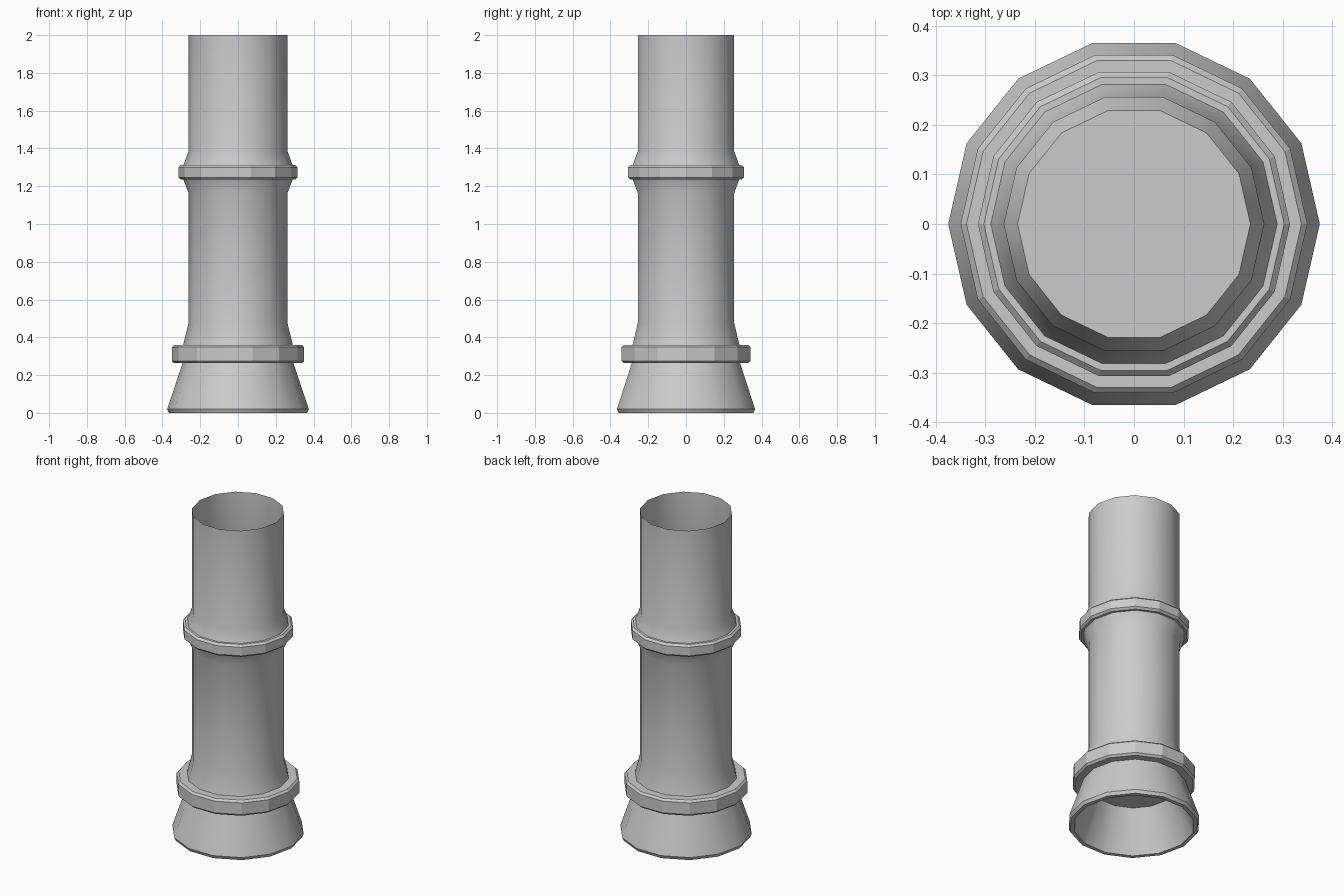
import bpy, bmesh, math

if "Cube" in bpy.data.objects:
    bpy.data.objects.remove(bpy.data.objects["Cube"])

SIDES = 14


def lathe(name, profile, smooth, cap_end=False):
    """Revolve (radius, z) points, listed bottom to top on outer walls, around z."""
    bm = bmesh.new()
    rings = []
    for r, z in profile:
        rings.append([bm.verts.new((r * math.cos(2 * math.pi * i / SIDES),
                                    r * math.sin(2 * math.pi * i / SIDES), z))
                      for i in range(SIDES)])
    for a, b in zip(rings, rings[1:]):
        for i in range(SIDES):
            j = (i + 1) % SIDES
            bm.faces.new((a[i], a[j], b[j], b[i]))
    if cap_end:
        bm.faces.new(rings[-1])
    mesh = bpy.data.meshes.new(name)
    bm.to_mesh(mesh)
    bm.free()
    obj = bpy.data.objects.new(name, mesh)
    bpy.context.collection.objects.link(obj)
    if smooth:
        bpy.ops.object.select_all(action='DESELECT')
        obj.select_set(True)
        bpy.context.view_layer.objects.active = obj
        bpy.ops.object.shade_smooth_by_angle(angle=math.radians(35))
    return obj


def collar(name, r, r_low, r_high, z0, z1):
    """Faceted band with chamfered edges, joined to the walls below and above."""
    c = 0.012
    lathe(name, [(r_low, z0), (r - c, z0), (r, z0 + c), (r, z1 - c),
                 (r - c, z1), (r_high, z1)], False)


# Flared foot: outer cone with chamfered rim
lathe("foot", [(0.342, 0), (0.366, 0), (0.375, 0.02), (0.294, 0.263)], True)

# Hollow underside of the foot, closed by a flat plate
lathe("foot_hollow", [(0.235, 0.25), (0.342, 0)][::-1], True, cap_end=True)

# Pipe walls, flaring slightly where they meet the collars; open top
lathe("lower_pipe", [(0.29, 0.36), (0.262, 0.475), (0.262, 1.165), (0.289, 1.235)], True)
lathe("upper_pipe", [(0.289, 1.312), (0.262, 1.385), (0.262, 2.0)], True)

# Collars
collar("lower_collar", 0.35, 0.294, 0.29, 0.263, 0.36)
collar("upper_collar", 0.315, 0.289, 0.289, 1.235, 1.312)
